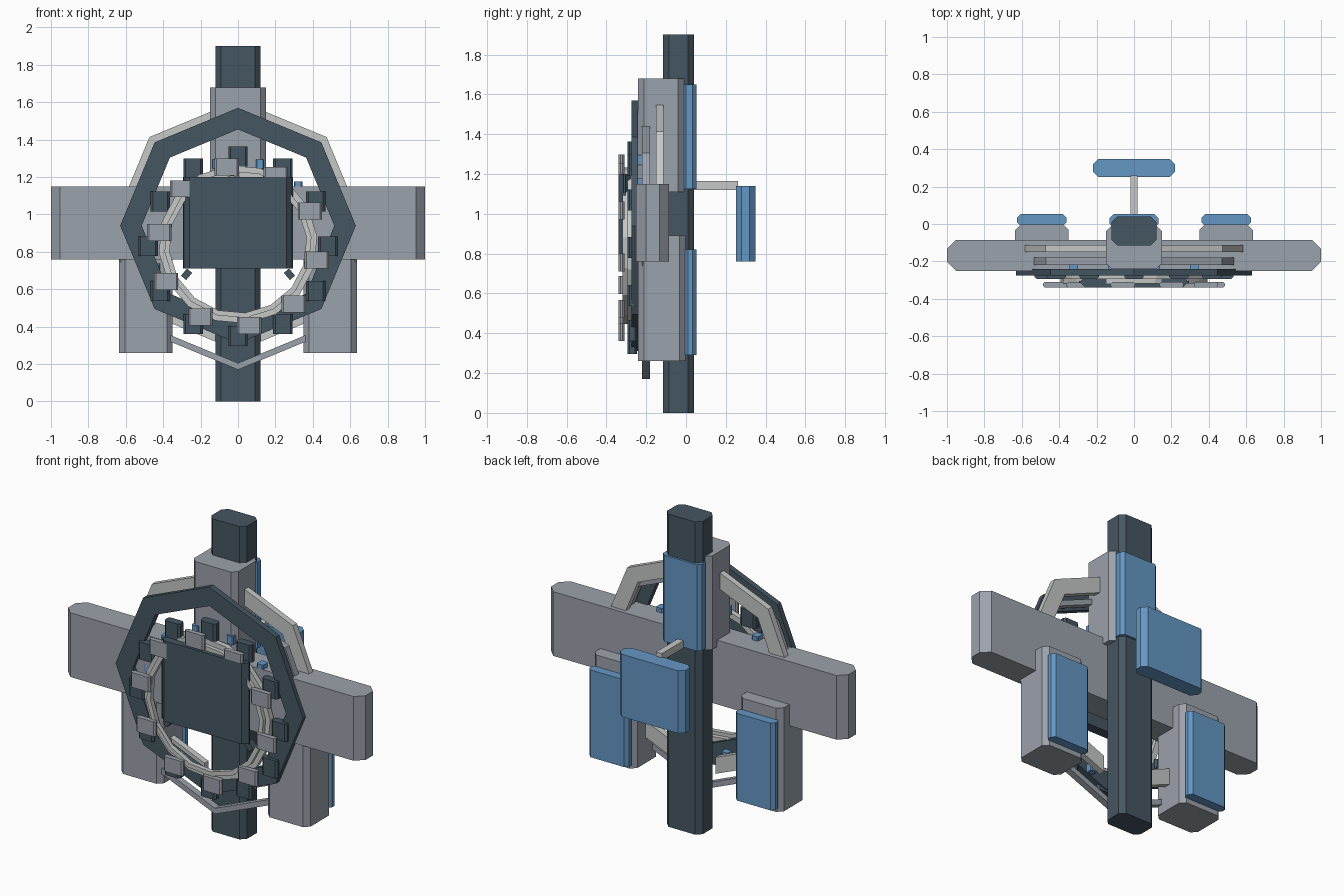
import bpy, bmesh, math
from mathutils import Matrix

if "Cube" in bpy.data.objects:
    bpy.data.objects.remove(bpy.data.objects["Cube"])


def material(name, rgb):
    m = bpy.data.materials.new(name)
    m.diffuse_color = (*rgb, 1)
    m.use_nodes = True
    m.node_tree.nodes["Principled BSDF"].inputs["Base Color"].default_value = m.diffuse_color
    return m


DARK = material("dark slate", (0.06, 0.093, 0.122))
GRAY = material("mid gray", (0.33, 0.36, 0.41))
LIGHT = material("light gray", (0.56, 0.58, 0.57))
BLUE = material("panel blue", (0.13, 0.31, 0.56))


def finish(bm, name, mat):
    bmesh.ops.recalc_face_normals(bm, faces=bm.faces)
    me = bpy.data.meshes.new(name)
    bm.to_mesh(me)
    bm.free()
    me.materials.append(mat)
    ob = bpy.data.objects.new(name, me)
    bpy.context.collection.objects.link(ob)
    return ob


def block(name, mat, x, y, z, c=0.0):
    """Upright box with its four vertical edges cut by c."""
    (x0, x1), (y0, y1), (z0, z1) = x, y, z
    if c:
        pts = [(x0 + c, y0), (x1 - c, y0), (x1, y0 + c), (x1, y1 - c),
               (x1 - c, y1), (x0 + c, y1), (x0, y1 - c), (x0, y0 + c)]
    else:
        pts = [(x0, y0), (x1, y0), (x1, y1), (x0, y1)]
    bm = bmesh.new()
    f = bm.faces.new([bm.verts.new((px, py, z0)) for px, py in pts])
    ext = bmesh.ops.extrude_face_region(bm, geom=[f])
    bmesh.ops.translate(bm, vec=(0, 0, z1 - z0),
                        verts=[v for v in ext["geom"] if isinstance(v, bmesh.types.BMVert)])
    return finish(bm, name, mat)


def band(name, mat, pairs, y0, y1, closed=True):
    """Flat band through (outer, inner) x-z point pairs."""
    bm = bmesh.new()
    rows = [[bm.verts.new((p[0], y, p[1])) for p, y in
             ((o, y0), (o, y1), (i, y1), (i, y0))] for o, i in pairs]
    n = len(rows)
    for k in range(n if closed else n - 1):
        a, b = rows[k], rows[(k + 1) % n]
        for j in range(4):
            bm.faces.new((a[j], b[j], b[(j + 1) % 4], a[(j + 1) % 4]))
    if not closed:
        bm.faces.new(rows[0])
        bm.faces.new(rows[-1])
    return finish(bm, name, mat)


def polar(r, angle, zc):
    a = math.radians(angle)
    return (r * math.cos(a), zc + r * math.sin(a))


def ring(name, mat, zc, ro, ri, y0, y1, n=8, turn=0):
    pairs = [(polar(ro, turn + k * 360 / n, zc), polar(ri, turn + k * 360 / n, zc))
             for k in range(n)]
    return band(name, mat, pairs, y0, y1)


# Central column, crossbar and upper housing
block("column", DARK, (-0.12, 0.12), (-0.115, 0.04), (0, 1.9), 0.03)
block("crossbar", GRAY, (-1, 1), (-0.25, -0.085), (0.76, 1.15), 0.048)
block("upper_housing", GRAY, (-0.15, 0.15), (-0.24, -0.01), (1.11, 1.68), 0.03)
block("upper_panel", BLUE, (-0.13, 0.13), (-0.02, 0.053), (1.125, 1.65), 0.02)

# Lower pods with rear panels
for s, side in ((-1, "left"), (1, "right")):
    block(side + "_pod", GRAY, sorted((s * 0.35, s * 0.635)), (-0.24, -0.002), (0.26, 0.89), 0.03)
    block(side + "_pod_panel", BLUE, sorted((s * 0.36, s * 0.625)), (-0.01, 0.053), (0.29, 0.82), 0.02)

# Rear panel on its arm
block("rear_arm", LIGHT, (-0.02, 0.02), (0.03, 0.26), (1.12, 1.165))
block("rear_panel", BLUE, (-0.22, 0.22), (0.25, 0.348), (0.76, 1.14), 0.03)

# Large octagonal rings
ring("front_ring", DARK, 0.94, 0.63, 0.515, -0.275, -0.24)
ring("middle_ring", GRAY, 0.835, 0.665, 0.63, -0.22, -0.18)

# Rear ring, open at the column
ro, ri, drop = 0.67, 0.57, 0.12 * math.tan(math.radians(22.5))
pairs = [((0.12, 0.94 - ro + drop), (0.12, 0.94 - ri + drop))]
pairs += [(polar(ro, a, 0.94), polar(ri, a, 0.94)) for a in range(-45, 226, 45)]
pairs += [((-0.12, 0.94 - ro + drop), (-0.12, 0.94 - ri + drop))]
band("rear_ring", LIGHT, pairs, -0.15, -0.112, closed=False)

# Inner stepped ring and screen
ring("inner_ring_front", LIGHT, 0.84, 0.395, 0.368, -0.318, -0.29, 16, 6)
ring("inner_ring_back", LIGHT, 0.84, 0.425, 0.39, -0.295, -0.262, 16, 6)
block("screen", DARK, (-0.295, 0.295), (-0.34, -0.28), (0.71, 1.2), 0.035)

# Dark blocks, blue blocks and gray plates set around the ring, all upright
for k in range(12):
    x, z = polar(0.48, 30 * k, 0.83)
    block(f"dark_block_{k}", DARK, (x - 0.052, x + 0.052), (-0.295, -0.245), (z - 0.053, z + 0.053), 0.012)
    x, z = polar(0.455, 15 + 30 * k, 0.83)
    block(f"blue_block_{k}", BLUE, (x - 0.022, x + 0.022), (-0.25, -0.20), (z - 0.025, z + 0.025), 0.006)
for k in range(10):
    x, z = polar(0.428, 98 + 36 * k, 0.83)
    block(f"gray_plate_{k}", GRAY, (x - 0.065, x + 0.065), (-0.34, -0.31), (z - 0.045, z + 0.045), 0.01)

# Small tilted brackets below the screen corners
for s, side in ((-1, "left"), (1, "right")):
    ob = block(side + "_bracket", DARK, (-0.025, 0.025), (-0.29, -0.25), (-0.018, 0.018))
    ob.data.transform(Matrix.Translation((s * 0.275, 0, 0.68)) @ Matrix.Rotation(s * math.radians(50), 4, 'Y'))
